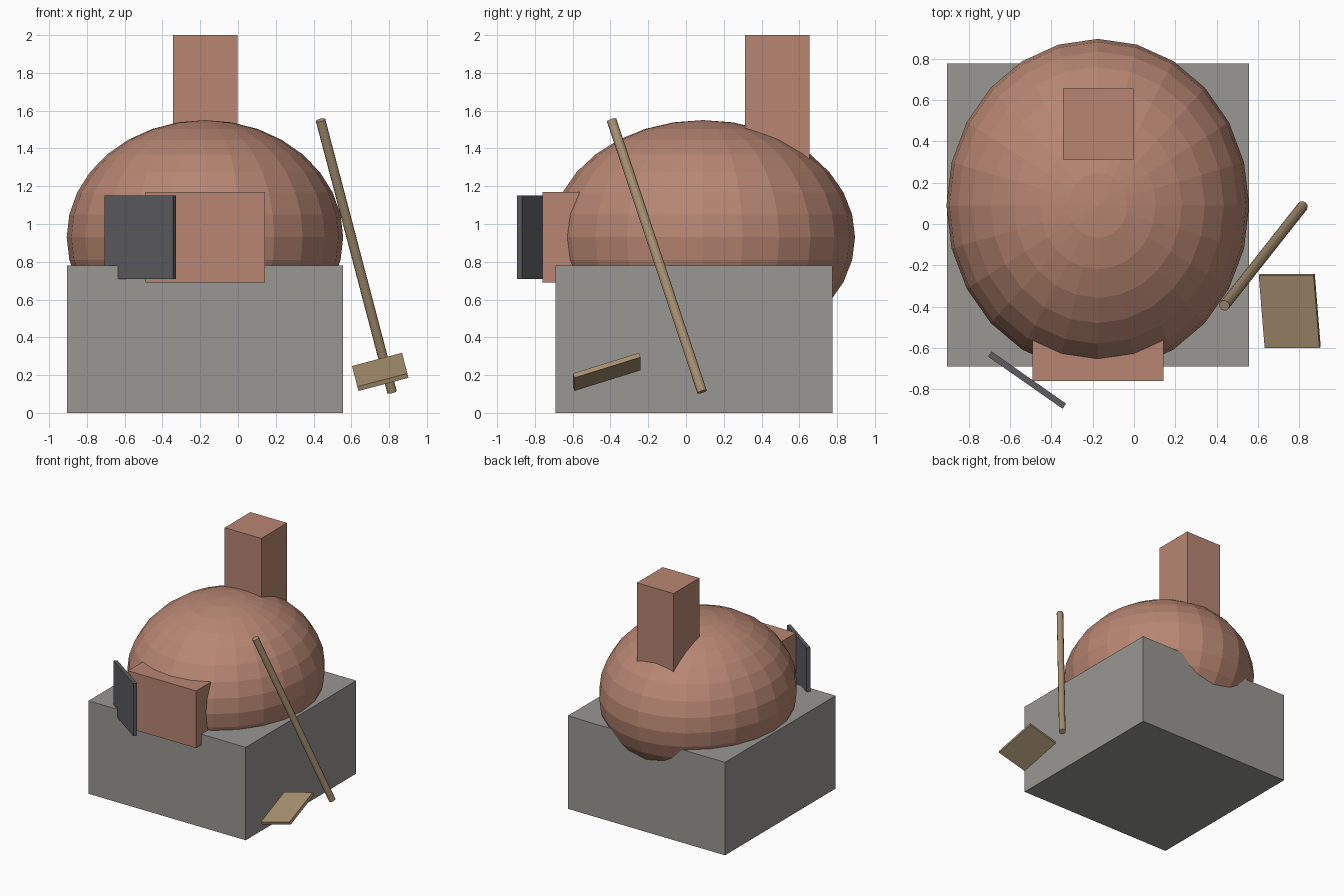
import bpy
from math import radians
from mathutils import Vector, Matrix

if "Cube" in bpy.data.objects:
    bpy.data.objects.remove(bpy.data.objects["Cube"])


def material(name, rgb):
    m = bpy.data.materials.new(name)
    m.diffuse_color = (*rgb, 1)
    m.use_nodes = True
    m.node_tree.nodes["Principled BSDF"].inputs["Base Color"].default_value = m.diffuse_color
    return m


BRICK = material("brick", (0.48, 0.24, 0.17))
STONE = material("stone", (0.32, 0.31, 0.29))
IRON = material("iron", (0.11, 0.11, 0.12))
WOOD = material("wood", (0.40, 0.29, 0.17))


def finish(name, mat):
    obj = bpy.context.object
    obj.name = name
    obj.data.materials.append(mat)
    return obj


def box(name, size, mat, matrix):
    bpy.ops.mesh.primitive_cube_add(size=1)
    obj = finish(name, mat)
    obj.data.transform(Matrix.Diagonal((*size, 1)))
    obj.matrix_world = matrix
    return obj


def box_between(name, lo, hi, mat):
    lo, hi = Vector(lo), Vector(hi)
    return box(name, hi - lo, mat, Matrix.Translation((lo + hi) / 2))


# Stone plinth
box_between("base", (-0.905, -0.69, 0), (0.555, 0.775, 0.78), STONE)

# Oven dome: faceted ellipsoid sunk into the plinth
bpy.ops.mesh.primitive_uv_sphere_add(segments=24, ring_count=16, radius=1,
                                     location=(-0.175, 0.09, 0.93))
dome = finish("dome", BRICK)
dome.data.transform(Matrix.Diagonal((0.732, 0.805, 0.62, 1)))

# Mouth surround and chimney
box_between("mouth", (-0.49, -0.76, 0.69), (0.143, -0.44, 1.17), BRICK)
box_between("chimney", (-0.343, 0.313, 1.2), (-0.003, 0.655, 2.0), BRICK)

# Iron door standing ajar
box("door", (0.44, 0.03, 0.44), IRON,
    Matrix.Translation((-0.517, -0.755, 0.93)) @ Matrix.Rotation(radians(-35), 4, 'Z'))

# Peel handle leaning on the oven
top, bottom = Vector((0.437, -0.394, 1.55)), Vector((0.815, 0.085, 0.112))
axis = top - bottom
bpy.ops.mesh.primitive_cylinder_add(vertices=12, radius=0.026, depth=axis.length,
                                    location=(top + bottom) / 2,
                                    rotation=axis.to_track_quat('Z', 'Y').to_euler())
finish("peel_handle", WOOD)

# Peel blade, square to the handle
n = axis.normalized()
u = Vector((0.265, 0, 0.069))
u = (u - n * u.dot(n)).normalized()
v = n.cross(u)
frame = Matrix((u, v, n)).transposed().to_4x4()
box("peel_blade", (0.274, 0.368, 0.025), WOOD,
    Matrix.Translation((0.753, -0.42, 0.217)) @ frame)
